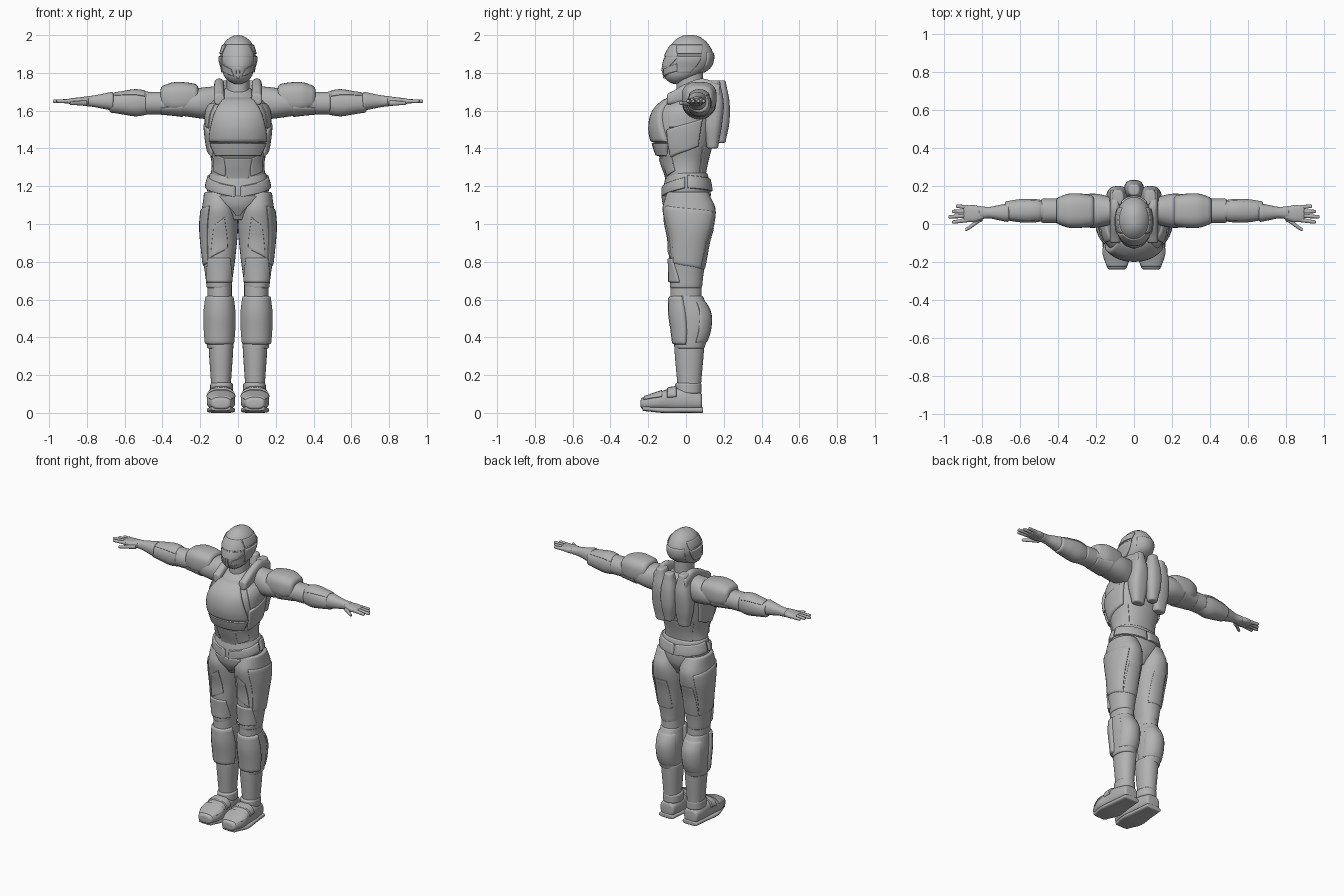
import bpy
import bmesh
from math import cos, sin, pi, radians, copysign
from mathutils import Vector

if "Cube" in bpy.data.objects:
    bpy.data.objects.remove(bpy.data.objects["Cube"])

grey = bpy.data.materials.new("armour grey")
grey.use_nodes = True
grey.diffuse_color = (.45, .45, .45, 1)
grey.node_tree.nodes["Principled BSDF"].inputs["Base Color"].default_value = grey.diffuse_color

# Directions around an upright part, and around an arm
FRONT, FRONT_SIDE, SIDE, BACK_SIDE, BACK = -90, -45, 0, 45, 90
TOP = 90


def curve(values, s):
    """Smooth blend through evenly spaced values, or one constant value."""
    if not isinstance(values, tuple):
        return values
    last = len(values) - 1
    i = min(int(s * last), last - 1)
    f = s * last - i
    start, end = values[i], values[i + 1]
    leave = (end - values[max(i - 1, 0)]) / 2
    arrive = (values[min(i + 2, last)] - start) / 2
    ease = f * f * (3 - 2 * f)
    bend = leave * f * (1 - f) ** 2 - arrive * f * f * (1 - f)
    return start + (end - start) * ease + bend


def make_object(name, grid, core, closed, mirror):
    """Skin a grid of points, and add its mirror image if asked."""
    sides = [("left_", 1), ("right_", -1)] if mirror else [("", 1)]
    for prefix, side in sides:
        bm = bmesh.new()
        flip = Vector((side, 1, 1))
        rows = [[bm.verts.new(point * flip) for point in line] for line in grid]
        count = len(rows[0])
        for low, high in zip(rows, rows[1:]):
            for j in range(count if closed else count - 1):
                k = (j + 1) % count
                bm.faces.new((low[j], low[k], high[k], high[j]))
        if closed:
            bm.faces.new(rows[0])
            bm.faces.new(rows[-1])
        bmesh.ops.recalc_face_normals(bm, faces=bm.faces)
        outward = sum(face.normal.dot(face.calc_center_median() - core * flip) for face in bm.faces)
        if outward < 0:
            bmesh.ops.reverse_faces(bm, faces=bm.faces)
        mesh = bpy.data.meshes.new(prefix + name)
        bm.to_mesh(mesh)
        bm.free()
        mesh.materials.append(grey)
        obj = bpy.data.objects.new(prefix + name, mesh)
        bpy.context.collection.objects.link(obj)
        bpy.ops.object.select_all(action="DESELECT")
        obj.select_set(True)
        bpy.context.view_layer.objects.active = obj
        bpy.ops.object.shade_smooth_by_angle(angle=radians(50))


class Part:
    """Round-ended body part swept along an axis; panels can be laid on it."""

    def __init__(self, name, axis, span, centre, wide, deep, drift=0, sway=0,
                 power=2.2, bevel=.01, mirror=True, sides=32):
        self.axis, self.span, self.centre = axis, span, centre
        self.wide, self.deep, self.drift, self.sway = wide, deep, drift, sway
        self.power, self.mirror = power, mirror
        first, last = span
        lip = min(bevel, (last - first) / 5)
        arc = [i * pi / 8 for i in range(5)]
        ends = [(lip * (1 - cos(a)), bevel * (sin(a) - 1)) for a in arc]
        steps = [(first + inset, grow) for inset, grow in ends]
        steps += [(first + lip + (last - first - 2 * lip) * i / 20, 0) for i in range(1, 20)]
        steps += [(last - inset, grow) for inset, grow in reversed(ends)]
        grid = [[self.point(t, 360 * j / sides, grow) for j in range(sides)] for t, grow in steps]
        make_object(name, grid, self.core((first + last) / 2), True, mirror)

    def point(self, t, angle, grow):
        first, last = self.span
        s = (t - first) / (last - first)
        c, d = cos(radians(angle)), sin(radians(angle))
        radius_a = max(curve(self.wide, s) + grow, .002)
        radius_b = max(curve(self.deep, s) + grow, .002)
        a = self.centre[0] + curve(self.sway, s) + radius_a * copysign(abs(c) ** (2 / self.power), c)
        b = self.centre[1] + curve(self.drift, s) + radius_b * copysign(abs(d) ** (2 / self.power), d)
        return Vector({"X": (t, a, b), "Y": (a, t, b), "Z": (a, b, t)}[self.axis])

    def core(self, t):
        return (self.point(t, SIDE, 0) + self.point(t, SIDE + 180, 0)) / 2

    def panel(self, name, facing, span, spread, height=.006, lean=0, mirror=None):
        """Raised plate whose borders sink into the part, leaving a seam."""
        mirror = self.mirror if mirror is None else mirror
        marks = [0, .02, .05] + [i / 10 for i in range(1, 10)] + [.95, .98, 1]
        first, last = span

        def rise(mark):
            edge = min(mark, 1 - mark)
            return -.006 if edge < .01 else height * (.7 if edge < .03 else 1)

        grid = []
        for v in marks:
            line = []
            for u in marks:
                angle = facing + (2 * u - 1) * curve(spread, v)
                t = first + (last - first) * v + lean * u
                line.append(self.point(t, angle, min(rise(u), rise(v))))
            grid.append(line)
        make_object(name, grid, self.core((first + last) / 2), False, mirror)


# Torso and its panels
torso = Part("torso", "Z", (1.12, 1.72), (0, 0), mirror=False,
             wide=(.16, .15, .14, .16, .17, .16, .07),
             deep=(.12, .1, .12, .15, .17, .16, .07),
             drift=(.01, -.01, -.01, .04))
torso.panel("chest_plate", FRONT, (1.43, 1.67), (62, 34), height=.02)
torso.panel("lower_chest_band", FRONT, (1.36, 1.43), (52, 62), height=.016)
torso.panel("belly_plate", FRONT, (1.23, 1.35), (20, 30))
torso.panel("waist_plate", FRONT_SIDE, (1.25, 1.35), (20, 18), lean=.03, mirror=True)
torso.panel("rib_plate", SIDE, (1.35, 1.5), 30, height=.012, lean=.06, mirror=True)
torso.panel("upper_rib_plate", SIDE, (1.51, 1.64), (26, 40), mirror=True)
torso.panel("lower_back_plate", BACK, (1.25, 1.41), (45, 50))

# Back pack with a raised spine, and shoulder collars
Part("back_pod", "Z", (1.4, 1.76), (.085, .14), power=2.6,
     wide=(.04, .06, .055, .03), deep=(.03, .05, .06, .04))
Part("back_spine", "Z", (1.43, 1.76), (0, .18), power=2.5, mirror=False,
     wide=(.03, .05, .05, .03), deep=(.03, .05, .05, .03))
Part("shoulder_collar", "Y", (-.1, .18), (.1, 1.69), power=2.8,
     wide=.028, deep=(.03, .05, .06, .04), drift=(-.03, 0, .02, .01))

# Neck and helmet
Part("neck", "Z", (1.64, 1.82), (0, .02), wide=.06, deep=.07, mirror=False)
helmet = Part("helmet", "Z", (1.74, 2), (0, 0), power=2.1, bevel=.05, mirror=False,
              wide=(.055, .075, .085, .095, .09, .075, .055),
              deep=(.055, .09, .125, .13, .12, .095, .07),
              drift=(-.05, 0, .02, .02))
helmet.panel("visor", FRONT, (1.83, 1.88), (48, 64), height=.003)
helmet.panel("brow", FRONT, (1.885, 1.95), (64, 48))
helmet.panel("nose_ridge", FRONT, (1.77, 1.83), 6)
helmet.panel("cheek_guard", FRONT_SIDE, (1.78, 1.82), (30, 22), lean=.03, mirror=True)
helmet.panel("ear_guard", SIDE, (1.8, 1.89), (18, 30), height=.008, mirror=True)
helmet.panel("side_crown", SIDE, (1.9, 1.95), (30, 40), mirror=True)
helmet.panel("helmet_back", BACK, (1.8, 1.91), 45)

# Arms
upper_arm = Part("upper_arm", "X", (.1, .42), (.07, 1.64),
                 wide=(.07, .09, .08, .065), deep=(.09, .08, .065, .055))
upper_arm.panel("upper_arm_panel", -TOP, (.29, .41), (80, 70))
Part("pauldron", "X", (.21, .41), (.07, 1.67), power=2.8, bevel=.02,
     wide=(.08, .09, .09, .07), deep=(.07, .08, .08, .06))
Part("elbow", "X", (.38, .49), (.07, 1.64), wide=.064, deep=.06)
forearm = Part("forearm", "X", (.47, .68), (.07, 1.64),
               wide=(.055, .063, .06, .05), deep=(.06, .07, .06, .05))
forearm.panel("forearm_guard", TOP, (.49, .66), (60, 45), height=.004)
Part("wrist_cuff", "X", (.66, .82), (.06, 1.65),
     wide=(.05, .04, .03, .035), deep=(.05, .04, .03, .025))

# Hands
Part("palm", "X", (.79, .9), (.055, 1.65), power=2.6,
     wide=(.03, .045, .04), deep=(.024, .02, .014))
for i, finger in enumerate(["index", "middle", "ring", "little"]):
    tip = .98 - .02 * abs(i - 1)
    Part(finger + "_finger", "X", (.87, tip), (.022 * (i + 1), 1.65), bevel=.006, sides=12,
         wide=(.012, .009), deep=(.012, .009), sway=(0, .006 * (i - 2)))
Part("thumb", "X", (.8, .89), (.03, 1.64), bevel=.006, sides=12,
     wide=(.016, .009), deep=(.015, .009), sway=(0, -.06))

# Pelvis and belt
pelvis = Part("pelvis", "Z", (1.02, 1.27), (0, .005), mirror=False,
              wide=(.05, .13, .165, .15), deep=(.08, .12, .125, .11))
pelvis.panel("belt", FRONT_SIDE, (1.14, 1.2), 42, height=.01, lean=.05, mirror=True)
pelvis.panel("rear_belt", BACK_SIDE, (1.19, 1.26), 45, height=.01, lean=-.02, mirror=True)
pelvis.panel("groin_plate", FRONT, (1.04, 1.15), (8, 40), height=.008)

# Thighs and knees
thigh = Part("thigh", "Z", (.66, 1.17), (.1, 0),
             wide=(.066, .087, .1, .08), drift=(0, .01, .02, .01),
             deep=(.085, .09, .1, .11, .13, .14, .11))
thigh.panel("outer_thigh_panel", SIDE, (.79, 1.1), (50, 60), lean=-.03)
thigh.panel("front_thigh_panel", FRONT, (.87, 1.04), (28, 15), lean=-.05)
thigh.panel("knee_plate", FRONT, (.69, .82), (70, 40), height=.009)
thigh.panel("rear_thigh_panel", BACK, (.76, .98), (40, 25), height=.004)
Part("knee_joint", "Z", (.57, .7), (.097, 0), wide=.064, deep=.083)

# Shins
shin = Part("calf", "Z", (.34, .62), (.098, 0), drift=(.02, .03, .025, .005),
            wide=(.066, .074, .076, .066), deep=(.078, .098, .106, .085))
shin.panel("shin_guard", FRONT, (.36, .62), 78, height=.014)
shin.panel("calf_panel", BACK, (.37, .59), (75, 65), height=.004)
Part("lower_leg", "Z", (.1, .37), (.09, .017), wide=(.05, .066), deep=(.06, .08))
Part("ankle_cuff", "Z", (.1, .16), (.087, .012), wide=.06, deep=.07, bevel=.012)

# Boots
boot = Part("boot", "Y", (-.24, .085), (.09, .06), power=2.7, bevel=.014,
            wide=(.05, .075, .067, .063, .052), deep=(.03, .045, .06, .06, .045),
            drift=(-.01, 0, .01, .01, 0))
boot.panel("toe_cap", TOP, (-.225, -.125), (65, 75))
boot.panel("instep_strap", TOP, (-.1, -.05), 85, height=.009)
Part("sole", "Y", (-.23, .09), (.09, .015), power=3.5, bevel=.006,
     wide=(.05, .075, .065, .055), deep=.015, drift=(.01, 0, 0, 0))
